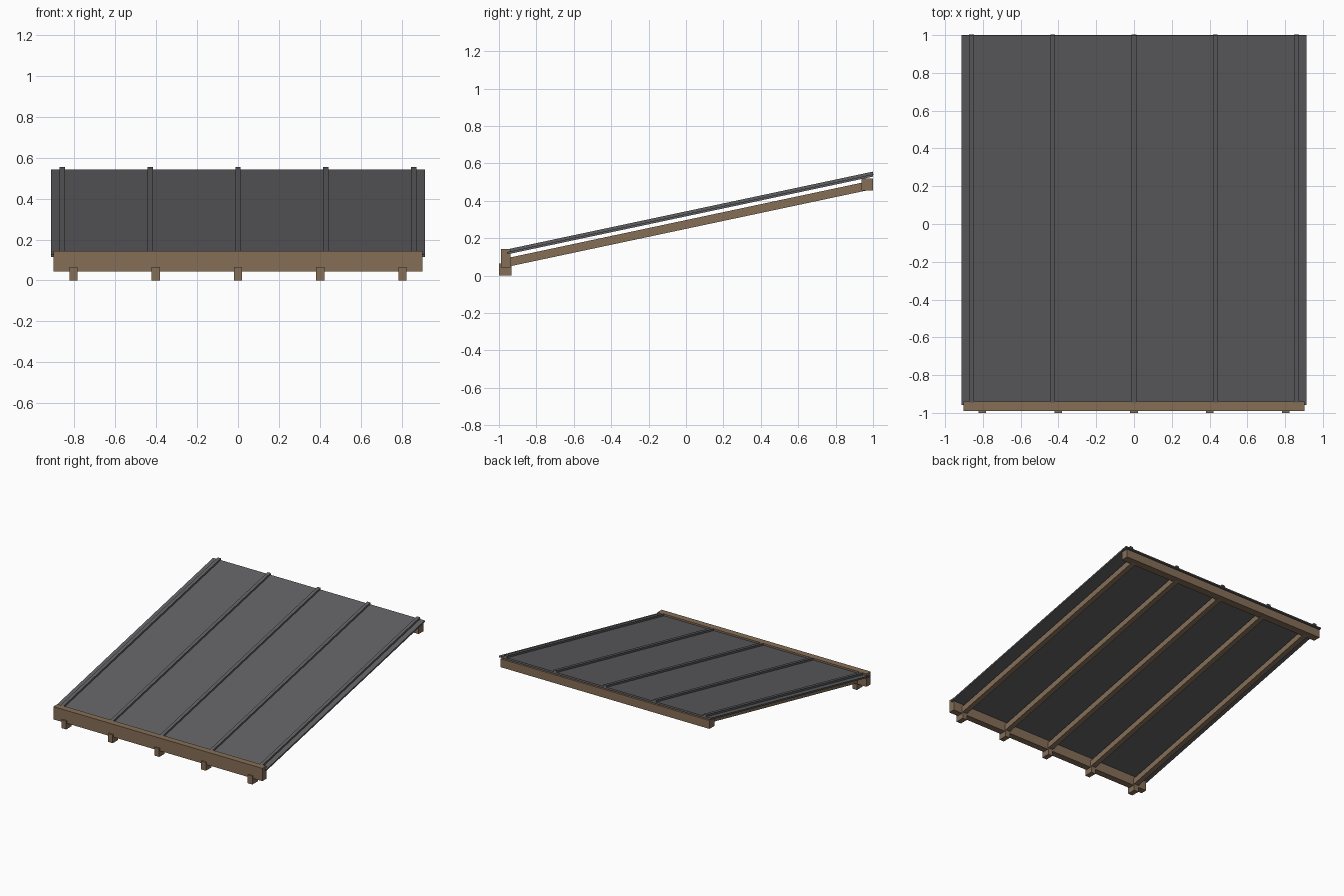
import bpy, math
from mathutils import Matrix, Vector

if "Cube" in bpy.data.objects:
    bpy.data.objects.remove(bpy.data.objects["Cube"])

PITCH = math.radians(12)
SLOPE = math.tan(PITCH)


def material(name, rgb):
    m = bpy.data.materials.new(name)
    m.diffuse_color = (*rgb, 1)
    m.use_nodes = True
    m.node_tree.nodes["Principled BSDF"].inputs["Base Color"].default_value = m.diffuse_color
    return m


METAL = material("dark grey metal", (0.118, 0.114, 0.122))
WOOD = material("brown wood", (0.235, 0.157, 0.097))


def box(name, centre, size, mat, pitch=0.0):
    bpy.ops.mesh.primitive_cube_add(size=1)
    ob = bpy.context.object
    ob.name = name
    ob.data.transform(Matrix.Translation(Vector(centre))
                      @ Matrix.Rotation(pitch, 4, 'X')
                      @ Matrix.Diagonal((*size, 1)))
    ob.data.materials.append(mat)
    return ob


# sloping roof sheet
PY = 0.022
box("roof_sheet", (0, PY, 0.323 + PY * SLOPE), (1.828, 2.0, 0.012), METAL, PITCH)

# standing seams on the sheet
for i in range(-2, 3):
    box(f"seam_{i + 3}", (i * 0.43, PY, 0.335 + PY * SLOPE),
        (0.026, 2.0, 0.017), METAL, PITCH)

# rafters below the sheet, each with a tail block at the eave
for i in range(-2, 3):
    x = i * 0.402
    box(f"rafter_{i + 3}", (x, 0, 0.2735), (0.04, 1.94 / math.cos(PITCH), 0.046),
        WOOD, PITCH)
    box(f"rafter_tail_{i + 3}", (x, -0.966, 0.0325), (0.04, 0.068, 0.065), WOOD)

# eave board at the front and beam at the high back edge
box("eave_board", (0, -0.964, 0.093), (1.804, 0.05, 0.1), WOOD)
box("ridge_beam", (0, 0.969, 0.487), (1.804, 0.06, 0.065), WOOD)
